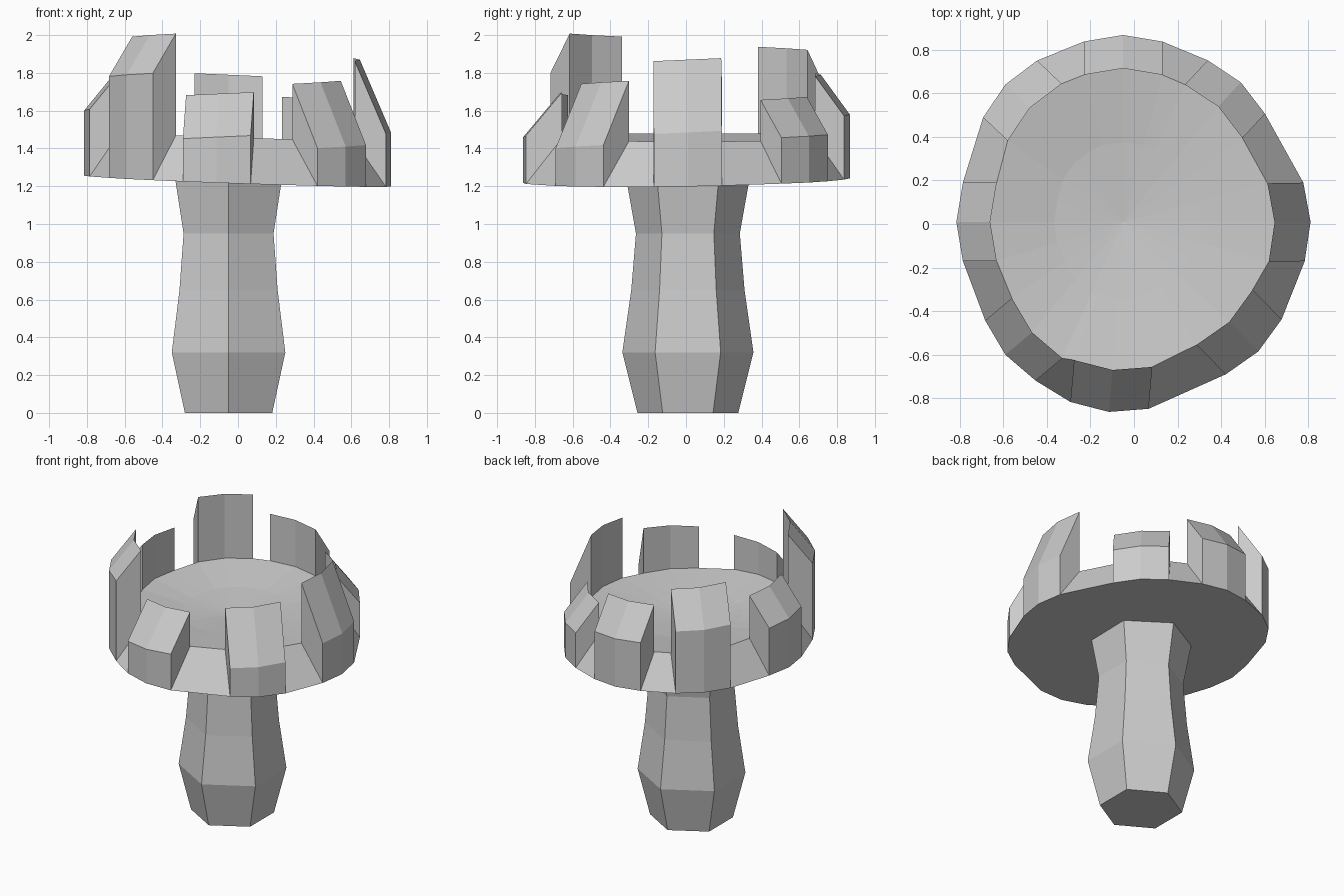
import bpy, bmesh
from math import cos, sin, radians, pi
from mathutils import Vector

if "Cube" in bpy.data.objects:
    bpy.data.objects.remove(bpy.data.objects["Cube"])


def finish(bm, name):
    bmesh.ops.recalc_face_normals(bm, faces=bm.faces[:])
    me = bpy.data.meshes.new(name)
    bm.to_mesh(me)
    bm.free()
    ob = bpy.data.objects.new(name, me)
    bpy.context.collection.objects.link(ob)
    return ob


CX, CY = -0.05, 0.01

# Stem: six-sided, swelling near the foot
bm = bmesh.new()
rings = []
for z, r in [(0, 0.267), (0.32, 0.347), (0.65, 0.30), (0.95, 0.275), (1.26, 0.33)]:
    rings.append([bm.verts.new((CX + r * cos(pi / 2 + i * pi / 3),
                                CY + r * sin(pi / 2 + i * pi / 3), z)) for i in range(6)])
for a, b in zip(rings, rings[1:]):
    for i in range(6):
        j = (i + 1) % 6
        bm.faces.new((a[i], a[j], b[j], b[i]))
bm.faces.new(rings[0])
bm.faces.new(rings[-1])
finish(bm, "stem")

# Battlements, clockwise from the back:
# outer middle x, y, facing angle, thickness, outer top z, inner top z
BLOCKS = [
    (-0.05, 0.867, 90, 0.153, 1.58, 1.79),
    (0.49, 0.65, 47, 0.152, 1.465, 1.665),
    (0.81, 0.01, 1, 0.165, 1.485, 1.87),
    (0.57, -0.585, -45.5, 0.19, 1.41, 1.75),
    (-0.115, -0.862, -95, 0.193, 1.46, 1.69),
    (-0.59, -0.60, 220, 0.16, 1.79, 2.0),
    (-0.815, 0.01, 180, 0.155, 1.60, 1.79),
    (-0.59, 0.64, 136.5, 0.155, 1.70, 1.93),
]
HALF, DROP = 0.18, 0.03


def base_z(p):
    return 1.227 - 0.035 * p.x + 0.015 * p.y


def rim_z(p):
    return 1.458 - 0.035 * p.x


# Cap: sloped rim, raised battlements, shallow dished top, flat underside
bm = bmesh.new()
outer, inner = [], []
for x, y, ang, thick, zo, zi in BLOCKS:
    a = radians(ang)
    n, t = Vector((cos(a), sin(a), 0)), Vector((sin(a), -cos(a), 0))
    cols = []
    for s in (-1, 0, 1):
        po = Vector((x, y, 0)) + t * s * HALF - n * DROP * abs(s)
        pi_ = po - n * thick
        tilt = -0.008 * s
        cols.append([bm.verts.new((p.x, p.y, z)) for p, z in (
            (po, base_z(po)), (po, zo + tilt), (pi_, zi + tilt), (pi_, rim_z(pi_)))])
        outer.append(cols[-1][0])
        inner.append(cols[-1][3])
    for c, d in zip(cols, cols[1:]):
        for k in range(3):
            bm.faces.new((c[k], d[k], d[k + 1], c[k + 1]))
    bm.faces.new(cols[0])
    bm.faces.new(cols[2])
N = len(outer)
for i in range(2, N, 3):  # open gaps between battlements
    j = (i + 1) % N
    bm.faces.new((outer[i], outer[j], inner[j], inner[i]))
centre = bm.verts.new((CX, CY, 1.39))
mid = [bm.verts.new((CX + (v.co.x - CX) * 0.52, CY + (v.co.y - CY) * 0.52, 1.42)) for v in inner]
for i in range(N):
    j = (i + 1) % N
    bm.faces.new((inner[i], inner[j], mid[j], mid[i]))
    bm.faces.new((mid[i], mid[j], centre))
bm.faces.new(outer)
finish(bm, "battlement_cap")
